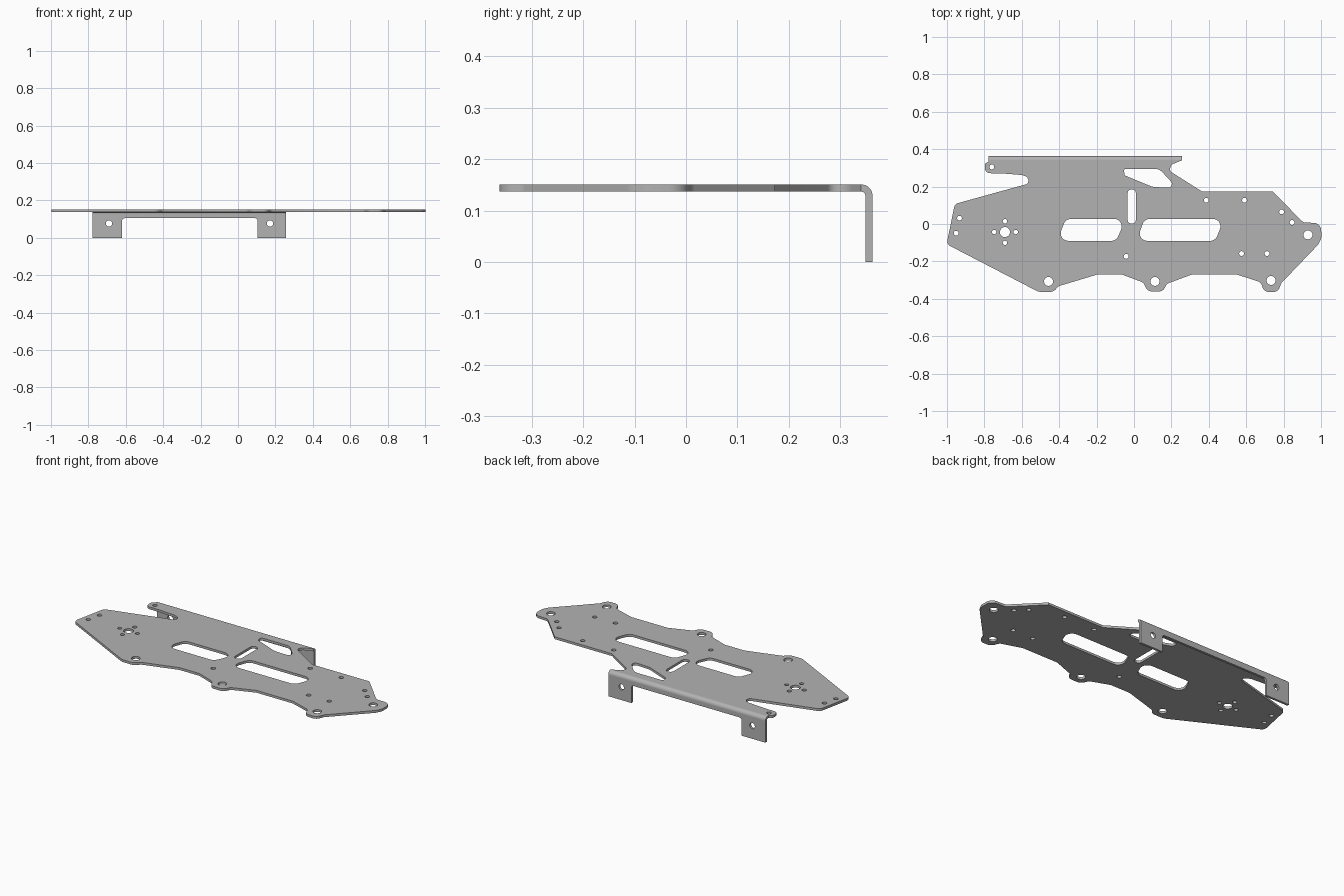
import bpy
import bmesh
from math import cos, sin, pi, tan, radians
from mathutils import Vector, Matrix

default_cube = bpy.data.objects.get("Cube")
if default_cube:
    bpy.data.objects.remove(default_cube, do_unlink=True)

# Overall sheet dimensions
THICK = 0.014
TOP = 0.151
BACK = 0.363
BEND = 0.022
LEFT_END, RIGHT_END = 0.257, -0.777

metal = bpy.data.materials.new("plain grey metal")
metal.use_nodes = True
grey = (0.45, 0.45, 0.45, 1)
metal.diffuse_color = grey
metal.node_tree.nodes["Principled BSDF"].inputs["Base Color"].default_value = grey


def rounded(corners, default_radius=0.0, steps=8):
    """Closed outline whose corners (x, y[, radius]) are filleted."""
    path = []
    count = len(corners)
    for i, corner in enumerate(corners):
        here = Vector(corner[:2])
        radius = corner[2] if len(corner) > 2 else default_radius
        to_prev = Vector(corners[i - 1][:2]) - here
        to_next = Vector(corners[(i + 1) % count][:2]) - here
        half = to_prev.angle(to_next) / 2
        if radius == 0 or half > radians(88):
            path.append(here)
            continue
        reach = min(radius / tan(half), to_prev.length * 0.49, to_next.length * 0.49)
        radius = reach * tan(half)
        a, b = to_prev.normalized(), to_next.normalized()
        centre = here + (a + b).normalized() * (radius / sin(half))
        start, end = here + a * reach - centre, here + b * reach - centre
        sweep = start.angle_signed(end)
        for k in range(steps + 1):
            path.append(centre + Matrix.Rotation(-sweep * k / steps, 2) @ start)
    return path


def circle(x, y, radius, sides=24):
    return [Vector((x + radius * cos(2 * pi * k / sides),
                    y + radius * sin(2 * pi * k / sides))) for k in range(sides)]


def finish(name, mesh):
    bm = bmesh.new()
    bm.from_mesh(mesh)
    bmesh.ops.remove_doubles(bm, verts=bm.verts, dist=0.00005)
    bmesh.ops.recalc_face_normals(bm, faces=bm.faces)
    bm.to_mesh(mesh)
    bm.free()
    mesh.materials.clear()
    mesh.materials.append(metal)
    obj = bpy.data.objects.new(name, mesh)
    bpy.context.collection.objects.link(obj)
    bpy.ops.object.select_all(action="DESELECT")
    obj.select_set(True)
    bpy.context.view_layer.objects.active = obj
    bpy.ops.object.shade_smooth_by_angle(angle=radians(30))
    return obj


def sheet(name, loops, placement):
    """Flat sheet: first loop is the outline, the others are openings."""
    curve = bpy.data.curves.new(name + " profile", "CURVE")
    curve.dimensions = "2D"
    curve.fill_mode = "BOTH"
    curve.extrude = THICK / 2
    for loop in loops:
        spline = curve.splines.new("POLY")
        spline.points.add(len(loop) - 1)
        for point, co in zip(spline.points, loop):
            point.co = (co.x, co.y, 0, 1)
        spline.use_cyclic_u = True
    helper = bpy.data.objects.new(name + " profile", curve)
    bpy.context.collection.objects.link(helper)
    bpy.context.view_layer.update()
    graph = bpy.context.evaluated_depsgraph_get()
    mesh = bpy.data.meshes.new_from_object(helper.evaluated_get(graph))
    bpy.data.objects.remove(helper, do_unlink=True)
    mesh.transform(placement)
    return finish(name, mesh)


# Main plate outline: right end, front lugs, left end, then rear neck
fold_y = BACK - BEND
right_edge = [
    (RIGHT_END, fold_y), (RIGHT_END, 0.333), (-0.797, 0.325, 0.02),
    (-0.797, 0.272, 0.035), (-0.7, 0.27, 0.1), (-0.6, 0.262, 0.05),
    (-0.565, 0.25, 0.03), (-0.565, 0.215, 0.02), (-0.64, 0.195, 0.05),
    (-0.958, 0.107, 0.03), (-1.002, -0.108, 0.03)]
front_edge = [
    (-0.51, -0.363, 0.06), (-0.43, -0.363, 0.05), (-0.405, -0.333, 0.03),
    (-0.195, -0.27), (-0.065, -0.27), (0.05, -0.313, 0.03),
    (0.072, -0.361, 0.05), (0.155, -0.361, 0.05), (0.175, -0.32, 0.03),
    (0.31, -0.27), (0.55, -0.27, 0.05), (0.678, -0.312, 0.03),
    (0.695, -0.363, 0.05), (0.77, -0.363, 0.05), (0.787, -0.317, 0.03)]
left_edge = [
    (0.985, -0.11, 0.05), (1.002, -0.075, 0.05), (1, 0.005, 0.068),
    (0.905, 0.008, 0.03), (0.743, 0.173), (0.365, 0.173),
    (0.188, 0.285, 0.03), (0.2, 0.317, 0.03), (LEFT_END, 0.342 - 0.001)]
outline = rounded(right_edge + front_edge + left_edge)

# Large openings
openings = [
    rounded([(-0.365, 0.027), (-0.045, 0.027), (-0.095, -0.09), (-0.41, -0.09)], 0.04),
    rounded([(0.056, 0.027), (0.482, 0.027), (0.434, -0.09), (0.014, -0.09)], 0.04),
    rounded([(-0.034, 0.002), (-0.034, 0.185), (0.01, 0.185), (0.01, 0.002)], 0.021),
    rounded([(-0.055, 0.295, 0.01), (0.135, 0.295, 0.06), (0.23, 0.192, 0.02),
             (0.1, 0.198, 0.08), (-0.05, 0.26, 0.01)])]

# Mounting holes, large then small
for x, y in [(-0.457, -0.307), (0.112, -0.307), (0.733, -0.302), (0.93, -0.058)]:
    openings.append(circle(x, y, 0.024))
for x, y in [(-0.933, 0.031), (-0.951, -0.049), (-0.76, 0.305), (-0.042, -0.173),
             (0.386, 0.127), (0.591, 0.127), (0.789, 0.065), (0.845, 0.008),
             (0.575, -0.158), (0.711, -0.158)]:
    openings.append(circle(x, y, 0.013, 16))

# Hub hole with four screw holes around it
hub = Vector((-0.69, -0.043))
openings.append(circle(hub.x, hub.y, 0.027))
for k in range(4):
    spot = hub + Matrix.Rotation(k * pi / 2, 2) @ Vector((0.058, 0))
    openings.append(circle(spot.x, spot.y, 0.012, 16))

sheet("main_plate", [outline] + openings,
      Matrix.Translation((0, 0, TOP - THICK / 2)))

# Rear flange with a mounting tab at each end
fold_z = TOP - BEND
web_z = 0.105
flange = rounded([
    (RIGHT_END, 0), (-0.62, 0), (-0.62, web_z, 0.015), (0.105, web_z, 0.015),
    (0.105, 0), (LEFT_END, 0), (LEFT_END, fold_z), (RIGHT_END, fold_z)])
tab_holes = [circle(x, 0.077, 0.017) for x in (-0.69, 0.171)]
sheet("rear_flange", [flange] + tab_holes,
      Matrix.Translation((0, BACK - THICK / 2, 0)) @ Matrix.Rotation(pi / 2, 4, "X"))

# Rounded bend joining plate and flange
bm = bmesh.new()
rows = []
for k in range(11):
    a = pi / 2 * k / 10
    rows.append([bm.verts.new((x, fold_y + r * cos(a), fold_z + r * sin(a)))
                 for r in (BEND, BEND - THICK) for x in (RIGHT_END, LEFT_END)])
for (a, b, c, d), (e, f, g, h) in zip(rows, rows[1:]):
    for quad in ((a, b, f, e), (c, g, h, d), (a, e, g, c), (b, d, h, f)):
        bm.faces.new(quad)
bend_mesh = bpy.data.meshes.new("rear_bend")
bm.to_mesh(bend_mesh)
bm.free()
finish("rear_bend", bend_mesh)
